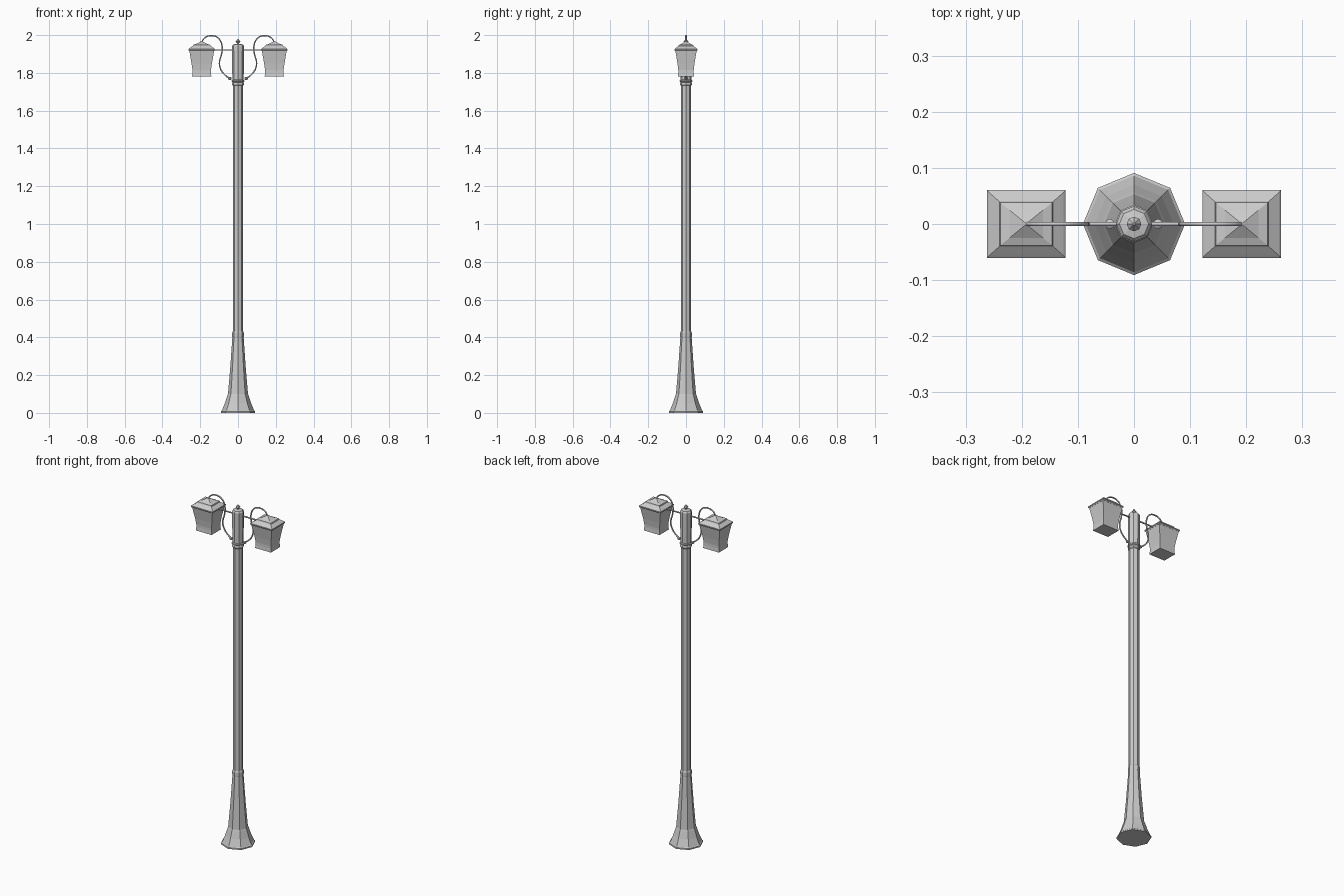
import bpy, bmesh, math
from mathutils import Vector

if "Cube" in bpy.data.objects:
    bpy.data.objects.remove(bpy.data.objects["Cube"])


def loft(name, rings, close=True):
    """Skin a list of equal-length point rings, capping both ends."""
    bm = bmesh.new()
    loops = [[bm.verts.new(p) for p in r] for r in rings]
    n = len(loops[0])
    for a, b in zip(loops, loops[1:]):
        for i in range(n):
            j = (i + 1) % n
            bm.faces.new((a[i], a[j], b[j], b[i]))
    bm.faces.new(loops[0][::-1])
    bm.faces.new(loops[-1])
    bmesh.ops.remove_doubles(bm, verts=bm.verts, dist=1e-5)
    bmesh.ops.recalc_face_normals(bm, faces=bm.faces)
    me = bpy.data.meshes.new(name)
    bm.to_mesh(me)
    bm.free()
    ob = bpy.data.objects.new(name, me)
    bpy.context.collection.objects.link(ob)
    return ob


def turned(name, profile, sides=8, x=0):
    """Faceted turned part from (radius, z) pairs."""
    return loft(name, [[(x + r * math.cos(2 * math.pi * i / sides),
                         r * math.sin(2 * math.pi * i / sides), z)
                        for i in range(sides)] for r, z in profile])


def boxed(name, profile, x):
    """Rectangular stacked part from (half x, half y, z) triples."""
    return loft(name, [[(x - a, -b, z), (x + a, -b, z), (x + a, b, z), (x - a, b, z)]
                       for a, b, z in profile])


def rod(name, pts, r, smooth=True):
    """Round rod along a path in the xz plane."""
    cu = bpy.data.curves.new(name, 'CURVE')
    cu.dimensions = '3D'
    cu.bevel_depth = r
    cu.bevel_resolution = 1
    cu.use_fill_caps = True
    cu.resolution_u = 4
    sp = cu.splines.new('BEZIER' if smooth else 'POLY')
    if smooth:
        sp.bezier_points.add(len(pts) - 1)
        for bp, (x, z) in zip(sp.bezier_points, pts):
            bp.co = (x, 0, z)
            bp.handle_left_type = bp.handle_right_type = 'AUTO'
    else:
        sp.points.add(len(pts) - 1)
        for p, (x, z) in zip(sp.points, pts):
            p.co = (x, 0, z, 1)
    ob = bpy.data.objects.new(name, cu)
    bpy.context.collection.objects.link(ob)
    return ob


# Octagonal post: flared base, shaft and head
turned("flared_base", [(0.091, 0), (0.091, 0.008), (0.086, 0.012), (0.07, 0.05),
                       (0.057, 0.09), (0.053, 0.10), (0.041, 0.24), (0.03, 0.40)])
turned("base_collar", [(0.03, 0.40), (0.031, 0.405), (0.031, 0.425), (0.027, 0.432)])
turned("shaft", [(0.0275, 0.40), (0.0275, 1.75)])
turned("head_collar", [(0.028, 1.732), (0.032, 1.737), (0.032, 1.745), (0.029, 1.75),
                       (0.034, 1.754), (0.034, 1.76), (0.03, 1.764)])
turned("head_post", [(0.030, 1.755), (0.032, 1.935), (0.032, 1.942), (0.026, 1.95),
                     (0.008, 1.954)])
turned("finial", [(0.007, 1.952), (0.005, 1.957), (0.013, 1.965), (0.009, 1.97),
                  (0.002, 1.98)])

# Paired lanterns and scroll arms
for side, s in (("left", -1), ("right", 1)):
    x = 0.192 * s
    boxed(side + "_lantern_body", [(0.051, 0.043, 1.78), (0.049, 0.041, 1.80),
                                   (0.049, 0.041, 1.815), (0.054, 0.045, 1.85),
                                   (0.060, 0.051, 1.885), (0.066, 0.057, 1.92)], x)
    boxed(side + "_lantern_roof", [(0.066, 0.057, 1.915), (0.070, 0.061, 1.92),
                                   (0.070, 0.061, 1.926), (0.066, 0.056, 1.93),
                                   (0.048, 0.040, 1.942), (0.046, 0.038, 1.948),
                                   (0.030, 0.025, 1.953), (0.002, 0.002, 1.968)], x)
    arm = [(0.193, 1.96), (0.178, 1.984), (0.14, 1.997), (0.103, 1.983), (0.084, 1.94),
           (0.088, 1.895), (0.098, 1.86), (0.094, 1.825), (0.07, 1.79), (0.04, 1.768)]
    rod(side + "_scroll_arm", [(s * a, z) for a, z in arm], 0.004)
    rod(side + "_cross_bar", [(s * 0.02, 1.921), (s * 0.14, 1.921)], 0.004, False)
    turned(side + "_arm_bead", [(0.003, 1.762), (0.009, 1.766), (0.009, 1.774),
                                (0.003, 1.778)], 8, s * 0.043)
